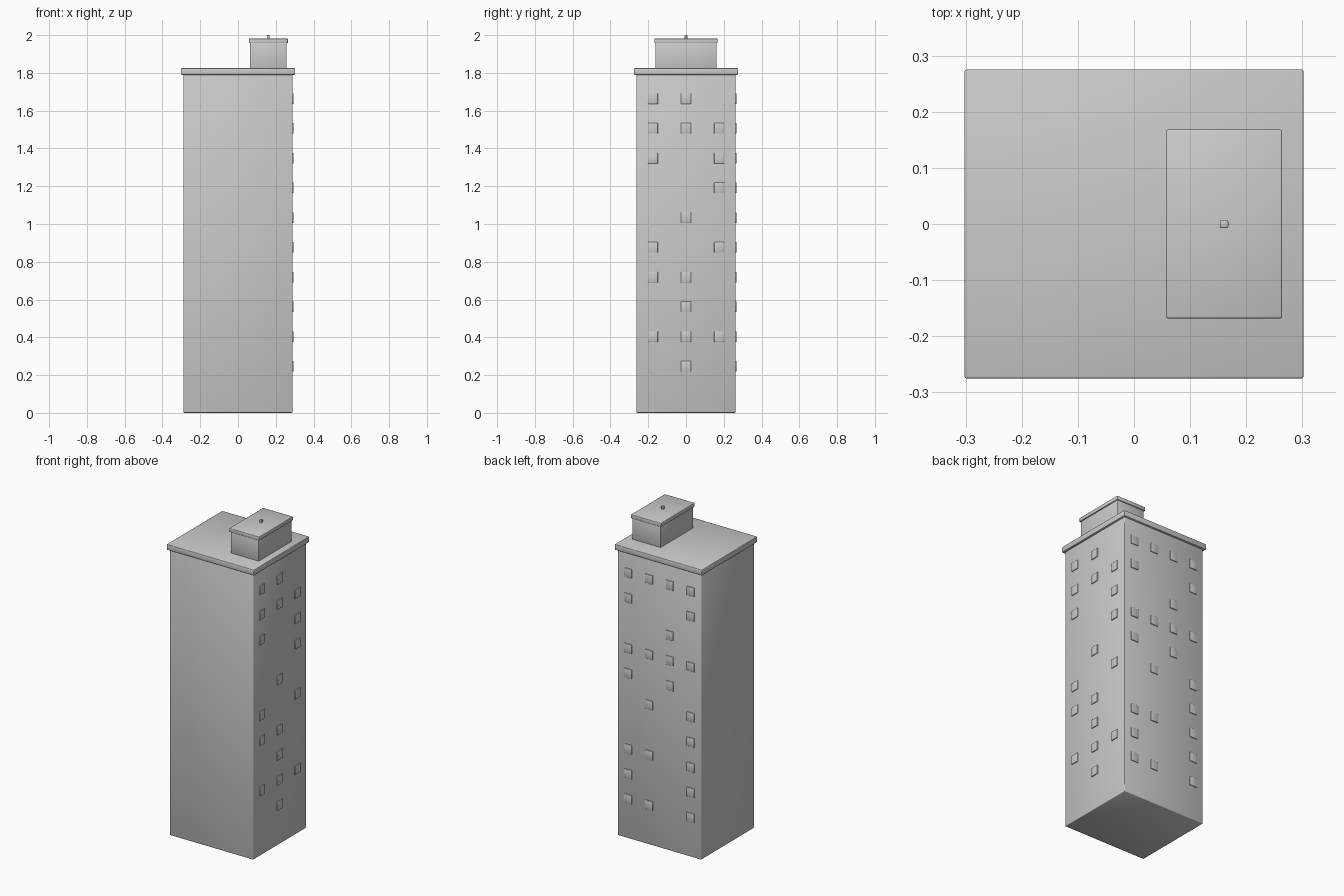
import bpy, bmesh, math
from mathutils import Matrix, Vector

if "Cube" in bpy.data.objects:
    bpy.data.objects.remove(bpy.data.objects["Cube"])


def make_boxes(name, boxes, bevel):
    """One object from (min corner, max corner) boxes, with softened smooth edges."""
    bm = bmesh.new()
    for lo, hi in boxes:
        lo, hi = Vector(lo), Vector(hi)
        mat = Matrix.Translation((lo + hi) / 2) @ Matrix.Diagonal((*(hi - lo), 1))
        bmesh.ops.create_cube(bm, size=1, matrix=mat)
    bmesh.ops.bevel(bm, geom=bm.edges[:], offset=bevel, segments=2,
                    profile=0.5, affect='EDGES')
    me = bpy.data.meshes.new(name)
    bm.to_mesh(me)
    bm.free()
    ob = bpy.data.objects.new(name, me)
    bpy.context.collection.objects.link(ob)
    bpy.ops.object.select_all(action='DESELECT')
    ob.select_set(True)
    bpy.context.view_layer.objects.active = ob
    bpy.ops.object.shade_smooth_by_angle(angle=math.radians(50))
    return ob


BX, BY = 0.289, 0.262      # half width and half depth of the tower

# Tower and roof slab
make_boxes("tower_body", [((-BX, -BY, 0), (BX, BY, 1.80))], 0.004)
make_boxes("roof_slab", [((-0.302, -0.275, 1.79), (0.302, 0.275, 1.825))], 0.003)

# Rooftop plant room with cap and vent knob
make_boxes("plant_room", [((0.063, -0.162, 1.82), (0.257, 0.162, 1.965))], 0.002)
make_boxes("plant_room_cap", [((0.057, -0.168, 1.957), (0.264, 0.168, 1.981))], 0.003)
make_boxes("roof_vent", [((0.153, -0.0075, 1.975), (0.168, 0.0075, 2.0))], 0.003)

# Lit windows: column position -> storeys that have a window
right_windows = {
    -0.175: (1, 3, 4, 7, 8, 9),
    0.0: (0, 1, 2, 3, 5, 8, 9),
    0.175: (1, 4, 6, 7, 8),
}
back_windows = {
    0.217: (0, 1, 2, 5, 6, 8, 9),
    0.072: (0, 2, 4, 6, 9),
    -0.072: (5, 6, 7, 9),
    -0.217: (0, 1, 2, 3, 4, 6, 8, 9),
}
W, H, D = 0.026, 0.028, 0.005   # window half sizes and protrusion


def storey(k):
    return 0.246 + 0.1575 * k


make_boxes("right_windows",
           [((BX - D, y - W, storey(k) - H), (BX + D, y + W, storey(k) + H))
            for y, rows in right_windows.items() for k in rows], 0.002)
make_boxes("back_windows",
           [((x - W, BY - D, storey(k) - H), (x + W, BY + D, storey(k) + H))
            for x, rows in back_windows.items() for k in rows], 0.002)
